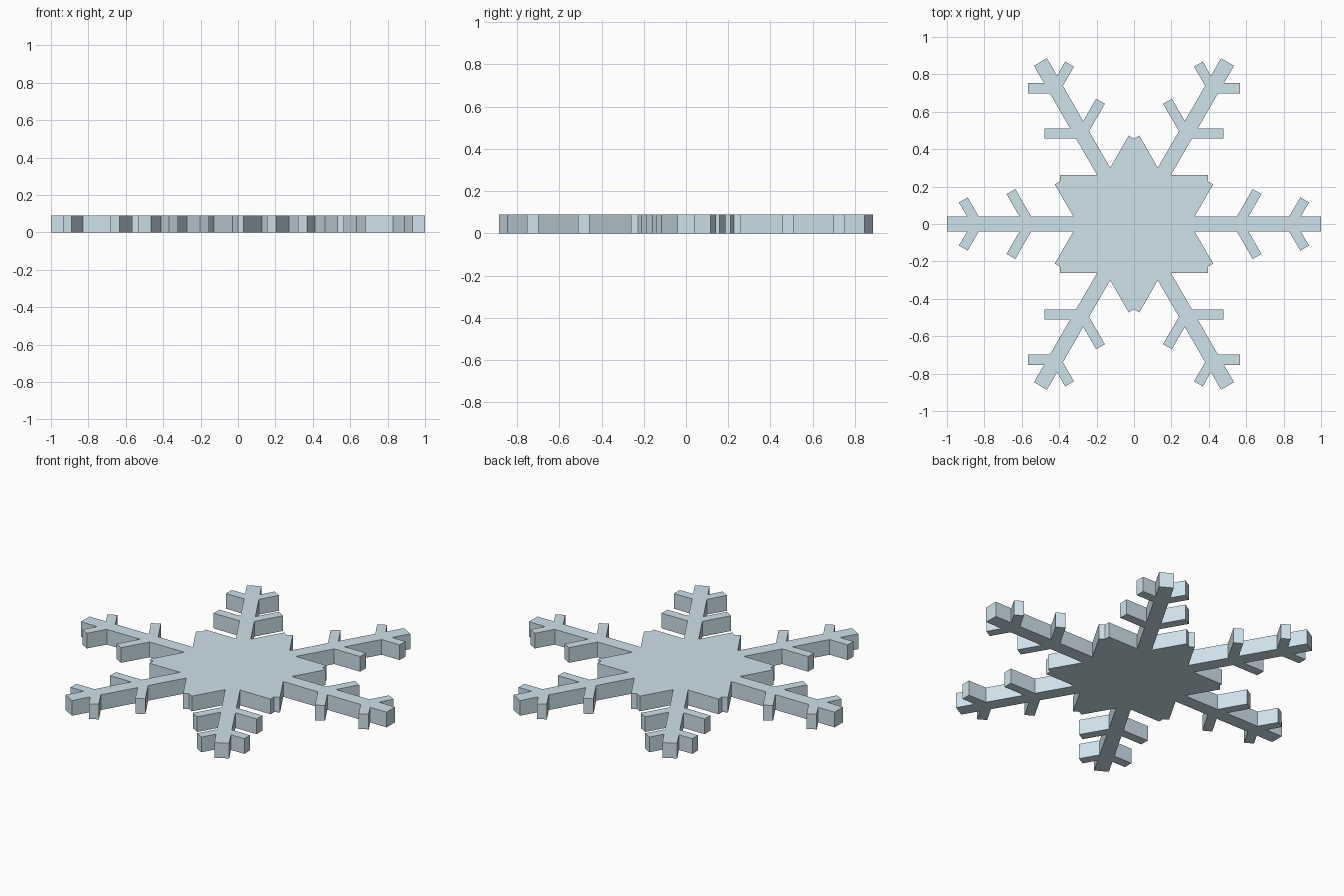
import bpy, bmesh
from math import radians, sqrt
from mathutils import Vector, Matrix

if "Cube" in bpy.data.objects:
    bpy.data.objects.remove(bpy.data.objects["Cube"])

THICK = 0.09
ARM_HALF = 0.04       # half width of an arm
TWIG_HALF = 0.027     # half width of a side branch
TWIGS = [(0.838, 0.149), (0.558, 0.20)]   # distance along arm, branch length
CORE_TWIG = (0.27, 0.26)                  # innermost branch, merged into the core

along = Vector((0.5, sqrt(3) / 2))
across = Vector((sqrt(3) / 2, -0.5))


def root(r, side):
    """Where a branch edge meets the side of the arm."""
    return Vector((r + (ARM_HALF + side * 2 * TWIG_HALF) / sqrt(3)
                   + side * TWIG_HALF * (2 / sqrt(3) - 2 / sqrt(3)), ARM_HALF))


def tip(r, length, side):
    return Vector((r, 0)) + along * length + across * side * TWIG_HALF


# Upper half of one arm, from the end inwards
half = [Vector((1.0, ARM_HALF))]
for r, length in TWIGS:
    half += [root(r, 1), tip(r, length, 1), tip(r, length, -1), root(r, -1)]
r, length = CORE_TWIG
half += [root(r, 1), tip(r, length, 1)]

# Notch between neighbouring core branches, on the 30 degree line
notch_x = r / 2 + length
notch = Vector((notch_x, notch_x / sqrt(3)))

# Mirror to a whole arm and repeat six times
arm = [Vector((p.x, -p.y)) for p in reversed(half)] + half + [notch]
outline = []
for k in range(6):
    turn = Matrix.Rotation(radians(60 * k), 2)
    outline += [turn @ p for p in arm]

# Extrude the outline into a flat plate
bm = bmesh.new()
face = bm.faces.new([bm.verts.new((p.x, p.y, 0)) for p in outline])
ext = bmesh.ops.extrude_face_region(bm, geom=[face], use_keep_orig=True)
top = [v for v in ext["geom"] if isinstance(v, bmesh.types.BMVert)]
bmesh.ops.translate(bm, verts=top, vec=(0, 0, THICK))
bmesh.ops.recalc_face_normals(bm, faces=bm.faces[:])
bmesh.ops.triangulate(bm, faces=[f for f in bm.faces if len(f.verts) > 4])
mesh = bpy.data.meshes.new("snowflake")
bm.to_mesh(mesh)
bm.free()

snowflake = bpy.data.objects.new("snowflake", mesh)
bpy.context.collection.objects.link(snowflake)
ice = bpy.data.materials.new("ice")
ice.diffuse_color = (0.62, 0.76, 0.83, 1)
ice.use_nodes = True
ice.node_tree.nodes["Principled BSDF"].inputs["Base Color"].default_value = ice.diffuse_color
mesh.materials.append(ice)
